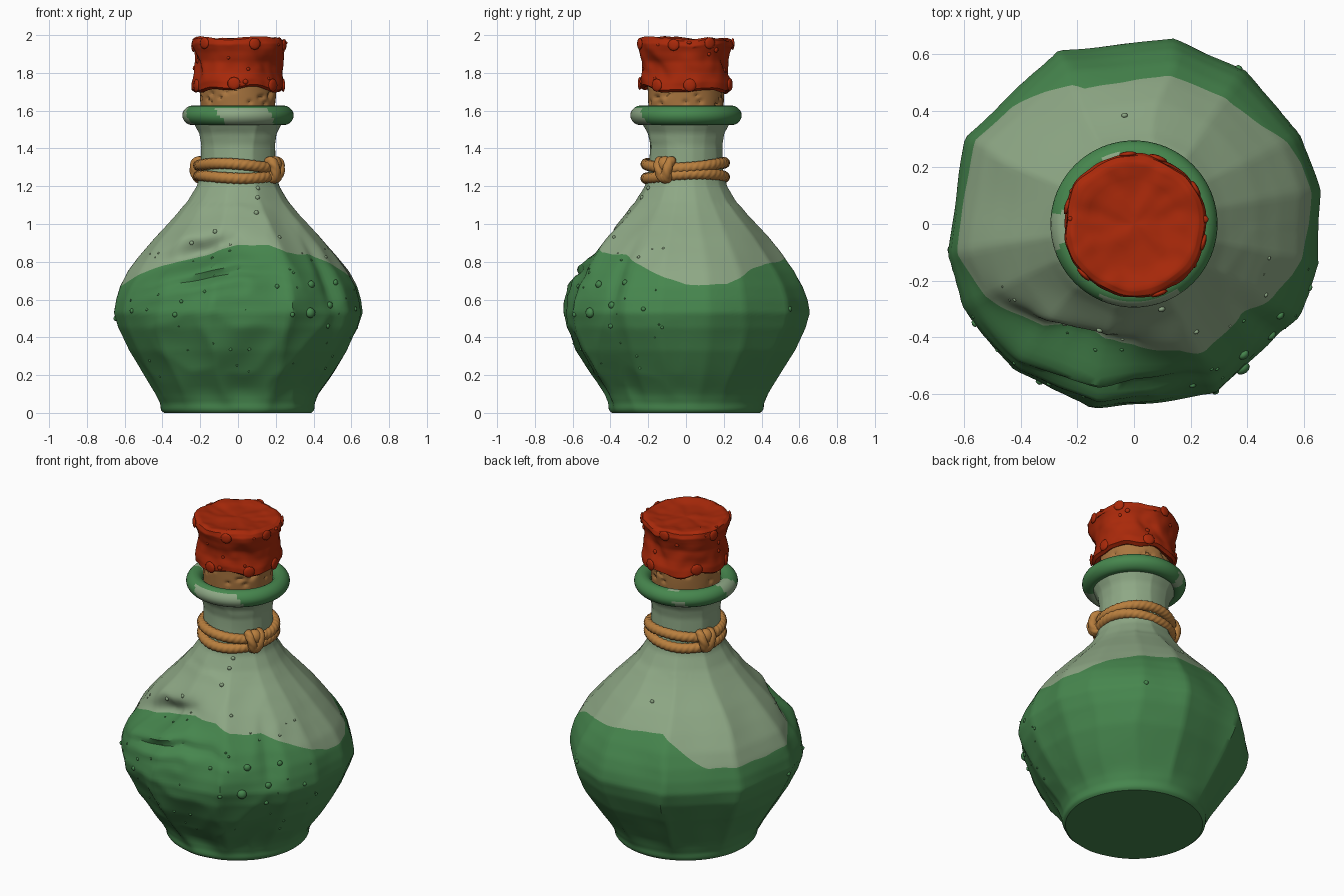
import bpy, bmesh, random
from math import sin, cos, pi, radians, degrees, exp
from mathutils import Vector, Matrix, noise

random.seed(4)
cube = bpy.data.objects.get("Cube")
if cube:
    bpy.data.objects.remove(cube)


def material(name, rgb):
    m = bpy.data.materials.new(name)
    m.use_nodes = True
    m.diffuse_color = (*rgb, 1)
    bsdf = m.node_tree.nodes["Principled BSDF"]
    bsdf.inputs["Base Color"].default_value = (*rgb, 1)
    bsdf.inputs["Roughness"].default_value = 0.6
    return m


GREEN = material("liquid green", (0.062, 0.24, 0.076))
PALE = material("pale glass", (0.27, 0.39, 0.235))
WAX = material("red wax", (0.40, 0.022, 0.003))
CORK = material("cork brown", (0.40, 0.18, 0.05))
ROPE = material("rope tan", (0.48, 0.21, 0.048))


def finish(name, bm, mats, angle=32):
    bmesh.ops.recalc_face_normals(bm, faces=bm.faces)
    mesh = bpy.data.meshes.new(name)
    bm.to_mesh(mesh)
    bm.free()
    for m in mats:
        mesh.materials.append(m)
    ob = bpy.data.objects.new(name, mesh)
    bpy.context.collection.objects.link(ob)
    bpy.ops.object.select_all(action='DESELECT')
    ob.select_set(True)
    bpy.context.view_layer.objects.active = ob
    bpy.ops.object.shade_smooth_by_angle(angle=radians(angle))


def grid(name, nu, nv, func, mats, rule=None, ring=False, angle=32):
    """Surface closed in u; closed in v too when ring is set, otherwise capped."""
    bm = bmesh.new()
    rows = [[bm.verts.new(func(2 * pi * i / nu, j / nv)) for i in range(nu)]
            for j in range(nv if ring else nv + 1)]
    for j in range(nv):
        a, b = rows[j], rows[(j + 1) % len(rows)]
        for i in range(nu):
            k = (i + 1) % nu
            f = bm.faces.new((a[i], a[k], b[k], b[i]))
            if rule:
                f.material_index = rule(2 * pi * (i + 0.5) / nu, (j + 0.5) / nv)
    if not ring:
        bm.faces.new(rows[0][::-1])
        bm.faces.new(rows[-1]).material_index = len(mats) - 1
    finish(name, bm, mats, angle)


def interp(points, x):
    for (x0, y0), (x1, y1) in zip(points, points[1:]):
        if x <= x1:
            return y0 + (y1 - y0) * max(0, (x - x0) / (x1 - x0))
    return points[-1][1]


def polar(a, r, z):
    return Vector((r * cos(a), r * sin(a), z))


def bell(x, centre, width):
    return exp(-((x - centre) / width) ** 2)


# Flask: hammered polygon section around a turned profile
CORNERS = [-12, 11, 29, 53, 78, 113, 153, 189, 206, 228, 258, 295, 331, 348, 371]
PROFILE = [(0, .39), (.012, .405), (.05, .412), (.1, .438), (.2, .505), (.33, .59),
           (.45, .648), (.53, .67), (.6, .657), (.67, .632), (.75, .588), (.84, .52),
           (.93, .445), (1.05, .33), (1.12, .27), (1.2, .222), (1.28, .2), (1.42, .196),
           (1.48, .207), (1.56, .25)]
LEVEL = [(0, .68), (20, .68), (35, .75), (50, .79), (80, .82), (110, .84), (125, .74),
         (137, .66), (190, .67), (205, .73), (220, .78), (240, .83), (260, .87),
         (270, .89), (290, .89), (300, .85), (320, .84), (335, .78), (350, .71), (360, .68)]


def level(a):
    return interp(LEVEL, degrees(a) % 360) + .012 * noise.noise(polar(a, 4, 0))


def flask_point(a, z):
    r = interp(PROFILE, z)
    d = degrees(a) % 360
    # flat panels between slightly wandering ridges
    w = min(359.9, max(0, d + 5 * sin(d * pi / 180) * noise.noise(polar(a, 2, z * 4))))
    lo, hi = next((p, q) for p, q in zip(CORNERS, CORNERS[1:]) if p <= w <= q)
    panel = cos(radians(hi - lo) / 2) / cos(radians(w - (lo + hi) / 2))
    mix = min(1, max(0, (z - .03) / .1)) * max(.55, min(1, 1 - (z - 1) * 2))
    r *= 1 + (panel - 1) * mix
    # crumpling, stronger on the front
    p = polar(a, r, z)
    front = bell(d, 275, 65)
    belly = min(1, (z + .03) / .12) * (1 if z < 1.1 else .45)
    r += belly * (.012 * noise.noise(p * 3.5) + front * (.008 - .03 * abs(noise.noise(p * 4.5))))
    # torn ledge on the upper front: deep shelf, raised edge, slot below
    top = level(a)
    r -= .115 * bell(d, 243, 26) * bell(z, top + .01, .07)
    r += bell(d, 260, 26) * (.02 * bell(z, top - .085, .03) - .025 * bell(z, top - .14, .02)
                             + .012 * bell(z, top - .19, .025))
    # vertical crease on the front left
    r -= .02 * bell(d, 322, 4) * bell(z, .68, .18)
    return polar(a, r, z)


def flask(a, v):
    top = level(a)
    z = top * (2 * v) ** 1.15 if v <= .5 else top + (1.56 - top) * (2 * v - 1)
    return flask_point(a, z)


grid("flask_body", 180, 110, flask, [GREEN, PALE], lambda a, v: int(v > .5), angle=36)


# Rolled glass lip, green with pale patches
def lip(a, v):
    t = 2 * pi * v
    return polar(a, .245 + .05 * cos(t), 1.575 + .046 * sin(t) * (1 + .12 * sin(t) ** 2))


def lip_colour(a, v):
    d = degrees(a) + 7 * sin(2 * pi * v)
    return int((250 < d < 308 and not .17 < v < .4) or 177 < d < 203 or (108 < d < 122 and v > .2))


grid("bottle_lip", 96, 20, lip, [GREEN, PALE], lip_colour, ring=True, angle=50)

# Cork with pits
pits = [(random.uniform(0, 2 * pi), random.uniform(1.63, 1.71), random.uniform(.008, .016))
        for _ in range(28)]


def cork(a, v):
    p = polar(a, .19 + .016 * v, 1.5 + .26 * v)
    dip = sum(.014 * exp(-((p - polar(b, .199, h)).length / s) ** 2) for b, h, s in pits)
    return polar(a, .19 + .016 * v + .003 * noise.noise(p * 9) - dip, p.z)


grid("cork", 110, 30, cork, [CORK])

# Wax seal with a sagging hem and lumpy rim
SEAL = [(.18, 1.725), (.225, 1.703), (.245, 1.715), (.245, 1.75), (.235, 1.8), (.231, 1.86),
        (.24, 1.91), (.252, 1.95), (.245, 1.975), (.225, 1.985), (.15, 1.975), (.002, 1.972)]


def wax_point(a, v):
    s = v * (len(SEAL) - 1)
    i = min(int(s), len(SEAL) - 2)
    r, z = Vector(SEAL[i]).lerp(Vector(SEAL[i + 1]), s - i)
    p = polar(a, r, z)
    side = min(1, r / .2)
    r += side * (.02 * noise.noise(p * 6) + .007 * noise.noise(p * 15))
    z += .035 * noise.noise(polar(a, 1.6, 3)) * max(0, 1 - (z - 1.7) / .15)
    z += (.016 * noise.noise(p * 7) + .006 * noise.noise(p * 19)) * (v > .6)
    # slanting folds pressed into the side
    r -= .014 * side * bell(sin(3 * a + 9 * z), 1, .25) * bell(z, 1.84, .07)
    return polar(a, r, z)


grid("wax_seal", 110, 55, wax_point, [WAX], angle=45)


# Twisted rope swept along a closed path
def rope(name, path, side, radius, turns, steps):
    def skin(t, v):
        tangent = (path(t + .01) - path(t - .01)).normalized()
        b = side(t)
        b = (b - tangent * b.dot(tangent)).normalized()
        n = b.cross(tangent)
        q = 2 * pi * v
        r = radius * (.9 + .14 * abs(cos(1.5 * q + turns * t / 2)))
        return path(t) + (n * cos(q) + b * sin(q)) * r
    grid(name, steps, 18, skin, [ROPE], ring=True, angle=60)


up = Vector((0, 0, 1))
for label, z, tilt, phase in (("upper", 1.312, .014, 2.6), ("lower", 1.252, .012, .6)):
    rope(label + "_rope",
         lambda t, z=z, k=tilt, ph=phase: polar(t, .207 + .004 * sin(3 * t),
                                                z + k * (.7 * cos(2 * t - ph) + .5 * cos(t - ph))),
         lambda t: up, .029, 42, 260)


def blobs(name, mat, items):
    """Joined small ellipsoids: centre, outward direction, size, flattening."""
    bm = bmesh.new()
    for c, n, s, flat in items:
        m = Matrix.Translation(c) @ n.to_track_quat('Z', 'Y').to_matrix().to_4x4()
        m = m @ Matrix.Diagonal((s, s, s * flat, 1))
        bmesh.ops.create_icosphere(bm, subdivisions=2, radius=1, matrix=m)
    finish(name, bm, [mat], 60)


# Knots binding the two rope loops
for label, deg in (("front", -30), ("back", 155)):
    a = radians(deg)
    for k in (-1, 1):
        b = a + k * .1
        rope(f"{label}_knot_{'left' if k > 0 else 'right'}",
             lambda t, b=b, k=k: polar(b + .05 * k * sin(t), .218 + .026 * cos(t),
                                       1.287 + .046 * sin(t)),
             lambda t, a=a: polar(a + pi / 2, 1, 0), .026, 6, 48)
    blobs(label + "_knot_core", ROPE,
          [(polar(a, .222, 1.287 + h), polar(a, 1, 0), .046, .9) for h in (-.028, .028)])

# Bubbles and drops on the glass
spots = [(-53, .53, .028), (-50, .68, .021), (-39, .57, .019), (-64, .52, .013), (-32, .69, .016),
         (-70, .67, .012), (-40, .46, .013), (-20, .55, .012), (239, .52, .014), (242, .59, .01),
         (212, .54, .013), (252, .96, .012), (235, .9, .012), (-72, 1.06, .013), (-66, 1.14, .012),
         (-62, 1.19, .012), (-60, .93, .01), (188, .5, .014), (56, .55, .014), (95, .97, .012)]
spots += [(random.uniform(205, 350), random.uniform(.15, .9), random.uniform(.004, .009))
          for _ in range(40)]
green, pale = [], []
for deg, z, s in spots:
    a = radians(deg)
    group = green if z < level(a) else pale
    group.append((flask_point(a, z), polar(a, 1, 0), s, .75))
blobs("liquid_bubbles", GREEN, green)
blobs("glass_drops", PALE, pale)

# Wax drips and lumps
lumps = []
for _ in range(14):
    a, v = random.uniform(0, 2 * pi), random.uniform(.2, .8)
    lumps.append((wax_point(a, v), polar(a, 1, 0) if v < .7 else up, random.uniform(.008, .015), .6))
for deg in (5, 70, 140, 200, 265, 320):
    lumps.append((wax_point(radians(deg), .24), polar(radians(deg), 1, 0), .035, .3))
    lumps.append((wax_point(radians(deg + 25), .64), polar(radians(deg + 25), 1, 0), .032, .3))
blobs("wax_drips", WAX, lumps)
